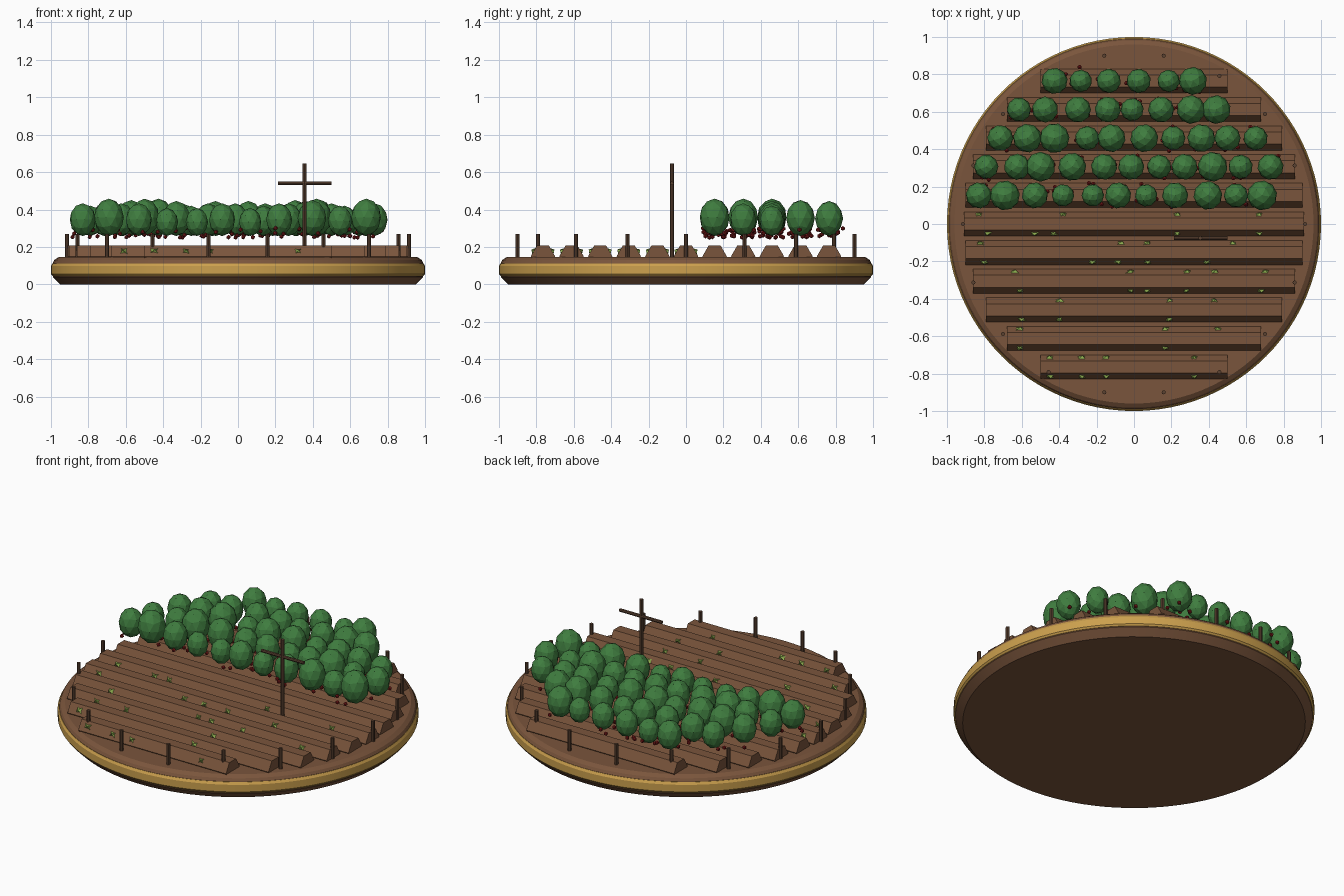
import bpy, bmesh, math, random
from mathutils import Matrix, Vector

if "Cube" in bpy.data.objects:
    bpy.data.objects.remove(bpy.data.objects["Cube"])

random.seed(7)
T = Matrix.Translation


def material(name, rgb):
    m = bpy.data.materials.new(name)
    m.diffuse_color = (*rgb, 1)
    m.use_nodes = True
    m.node_tree.nodes["Principled BSDF"].inputs["Base Color"].default_value = m.diffuse_color
    return m


SOIL = material("soil_brown", (0.195, 0.091, 0.045))
WOOD = material("dark_wood", (0.105, 0.054, 0.031))
GOLD = material("gold", (0.60, 0.35, 0.075))
GREEN = material("bush_green", (0.050, 0.205, 0.050))
SPROUT = material("sprout_green", (0.29, 0.45, 0.085))
RED = material("berry_red", (0.23, 0.012, 0.012))


def finish(name, bm, mat, smooth=False):
    me = bpy.data.meshes.new(name)
    bmesh.ops.recalc_face_normals(bm, faces=bm.faces)
    bm.to_mesh(me)
    bm.free()
    me.materials.append(mat)
    ob = bpy.data.objects.new(name, me)
    bpy.context.collection.objects.link(ob)
    if smooth:
        bpy.ops.object.select_all(action='DESELECT')
        ob.select_set(True)
        bpy.context.view_layer.objects.active = ob
        bpy.ops.object.shade_smooth_by_angle(angle=math.radians(25))
    return ob


def lathe(name, profile, mat, closed=False, seg=96):
    """Revolve (radius, z) points around the z axis."""
    bm = bmesh.new()
    rings = [[bm.verts.new((r * math.cos(a), r * math.sin(a), z))
              for a in (2 * math.pi * i / seg for i in range(seg))] for r, z in profile]
    pairs = list(zip(rings, rings[1:]))
    if closed:
        pairs.append((rings[-1], rings[0]))
    else:
        bm.faces.new(rings[0])
        bm.faces.new(rings[-1])
    for lo, hi in pairs:
        for i in range(seg):
            j = (i + 1) % seg
            bm.faces.new((lo[i], lo[j], hi[j], hi[i]))
    return finish(name, bm, mat, True)


def rod(bm, centre, length, r, sides=8, rot=Matrix()):
    bmesh.ops.create_cone(bm, cap_ends=True, segments=sides, radius1=r, radius2=r,
                          depth=length, matrix=T(centre) @ rot)


ALONG_X = Matrix.Rotation(math.pi / 2, 4, 'Y')

# Round soil plate with bevelled edges, and the gold band around it
lathe("soil_plate", [(0.95, 0), (0.99, 0.04), (0.99, 0.115), (0.982, 0.13), (0.96, 0.145)], SOIL)
lathe("gold_band", [(0.97, 0.045), (0.992, 0.045), (1.0, 0.055), (1.0, 0.098),
                    (0.992, 0.112), (0.97, 0.112)], GOLD, closed=True)

# Planting ridges: half-buried six-sided bars, shorter towards front and back
PITCH, RIDGE_R, RIDGE_Z = 0.153, 0.065, 0.15
HALF = [0.91, 0.90, 0.86, 0.79, 0.68, 0.50]
bm = bmesh.new()
for row in range(-5, 6):
    rod(bm, (0, row * PITCH, RIDGE_Z), 2 * HALF[abs(row)], RIDGE_R, 6, ALONG_X)
finish("planting_ridges", bm, SOIL)

# Fence posts around the rim
bm = bmesh.new()
for i in range(18):
    a = math.radians(20 * i)
    rod(bm, (0.914 * math.cos(a), 0.914 * math.sin(a), 0.2), 0.14, 0.011)
finish("fence_posts", bm, WOOD)

# Wooden cross in the field
bm = bmesh.new()
rod(bm, (0.355, -0.075, 0.39), 0.51, 0.011)
rod(bm, (0.357, -0.075, 0.54), 0.285, 0.010, 8, ALONG_X)
finish("wooden_cross", bm, WOOD)

# Bushes on the back rows: (x, radius) in hundredths, with berries below
BUSHES = {
    1: [(-83, 7), (-69, 8), (-53, 7), (-38, 6), (-22, 6), (-8.5, 7), (6.5, 6), (22, 7),
        (39.5, 7.7), (54.5, 6.5), (68.5, 8)],
    2: [(-79, 6.5), (-62.5, 7), (-50, 8), (-33, 7.5), (-16, 7), (-1.5, 7), (13.5, 6.5),
        (27, 7), (42, 8), (57, 6.5), (73, 7)],
    3: [(-71.5, 7), (-57, 7.7), (-42.5, 8), (-25, 6.5), (-12, 7.5), (5.5, 7.5), (21, 6.5),
        (36, 7.5), (50, 7), (65, 6.5)],
    4: [(-61.5, 6.5), (-47.5, 7), (-30, 7), (-14, 7), (-1, 6.2), (14.5, 7), (30.5, 7.7),
        (44, 7.7)],
    5: [(-42.5, 7), (-28.5, 6), (-13.5, 6.5), (2.5, 6.5), (18.5, 6), (31.5, 7.5)],
}
bushes, berries = bmesh.new(), bmesh.new()
for row, plants in BUSHES.items():
    for x, r in plants:
        x, r, y = x / 100, r / 100, row * PITCH
        z = 0.258 + 1.25 * r
        bmesh.ops.create_icosphere(
            bushes, subdivisions=2, radius=r,
            matrix=T((x, y, z)) @ Matrix.Rotation(random.uniform(0, 6.28), 4, 'Z')
            @ Matrix.Diagonal((1, 1, 1.25, 1)))
        for _ in range(3):
            a, d = random.uniform(0, 2 * math.pi), random.uniform(0.045, 0.075)
            p = (x + d * math.cos(a), y + d * math.sin(a), random.uniform(0.25, 0.30))
            bmesh.ops.create_icosphere(berries, subdivisions=1, radius=0.0125, matrix=T(p))
finish("bushes", bushes, GREEN)
finish("berries", berries, RED)

# Sprouts poking out of both slopes of the front rows: x in hundredths (back, front)
SPROUTS = {
    0: ([-83, -38, 23, 67], [-78, -53, -43, 23, 67]),
    -1: ([-82, -7, 7, 53], [-80, -22, -9, 7, 39]),
    -2: ([-64, -2, 28, 43, 70], [-61, -2, 7, 28, 68]),
    -3: ([-40, 19, 43], [-60, -40, 19]),
    -4: ([-61, 17, 45], [-61, 17]),
    -5: ([-45, -28, -15, 32], [-45, -28, -15, 32]),
}
bm = bmesh.new()
for row, sides in SPROUTS.items():
    for xs, s in zip(sides, (1, -1)):
        normal = Vector((0, s * math.cos(math.pi / 6), 0.5))
        up = Vector((0, -s * 0.5, math.cos(math.pi / 6)))
        for x in xs:
            c = Vector((x / 100, row * PITCH, RIDGE_Z)) + normal * 0.055
            tip = bm.verts.new(c + normal * 0.016 + Vector((random.uniform(-.01, .01), 0, 0)))
            rim = []
            for i in range(8):  # alternating long and short radii give a leafy star
                a = 2 * math.pi * i / 8 + random.uniform(-0.2, 0.2)
                d = random.uniform(0.022, 0.034) if i % 2 else random.uniform(0.009, 0.016)
                rim.append(bm.verts.new(c + Vector((d * math.cos(a), 0, 0))
                                        + up * (0.75 * d * math.sin(a))))
            for i in range(8):
                bm.faces.new((rim[i], rim[(i + 1) % 8], tip))
            bm.faces.new(rim)
finish("sprouts", bm, SPROUT)
